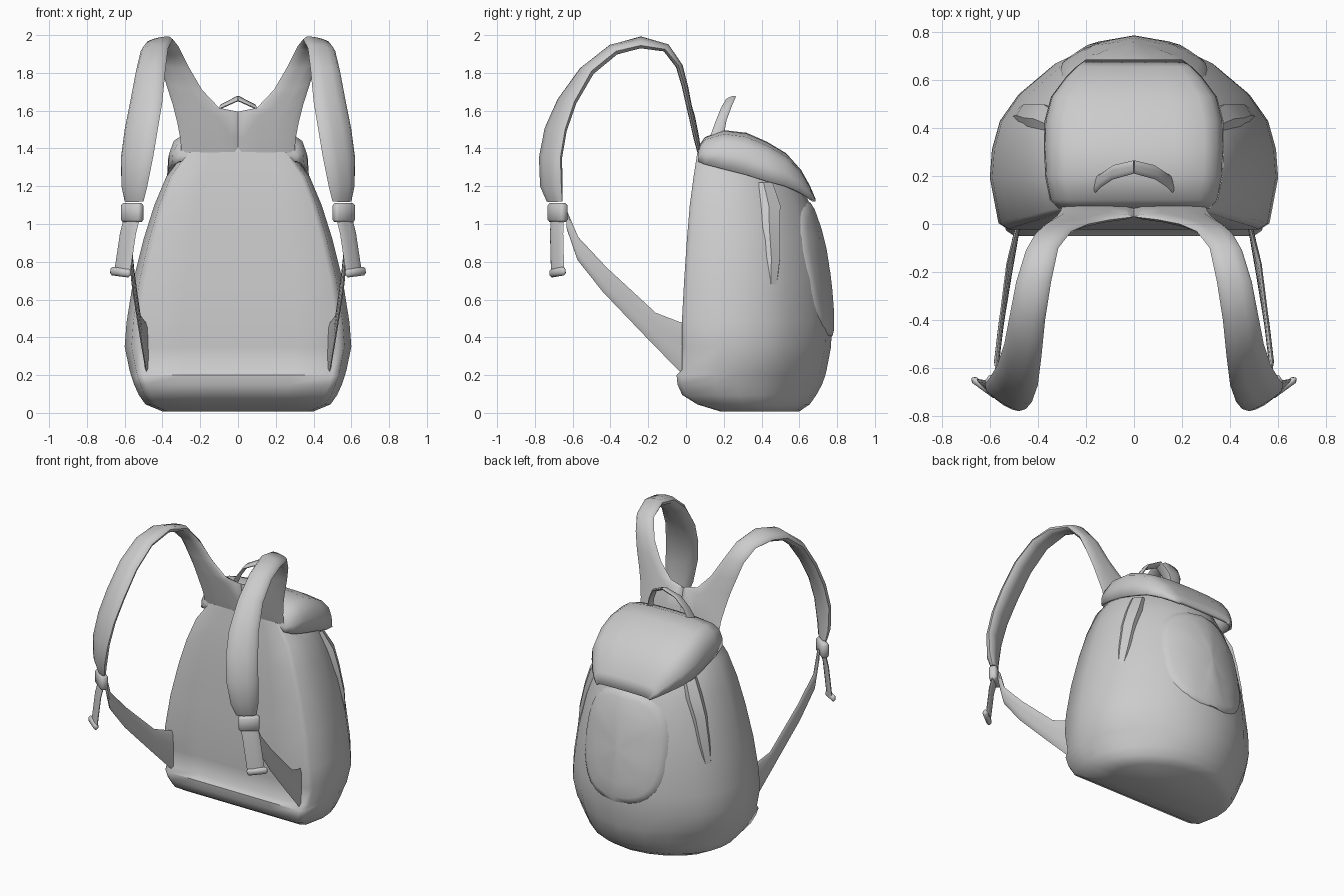
import bpy, bmesh, math
from mathutils import Vector, Matrix
from mathutils.bvhtree import BVHTree

if "Cube" in bpy.data.objects:
    bpy.data.objects.remove(bpy.data.objects["Cube"])

fabric = bpy.data.materials.new("grey_fabric")
fabric.diffuse_color = (0.6, 0.6, 0.6, 1)
fabric.use_nodes = True
fabric.node_tree.nodes["Principled BSDF"].inputs["Base Color"].default_value = fabric.diffuse_color


def finish(name, bm, mirror=False, angle=45):
    """Turn a bmesh into a smooth shaded object, mirrored across x if asked."""
    bmesh.ops.recalc_face_normals(bm, faces=bm.faces)
    me = bpy.data.meshes.new(name)
    bm.to_mesh(me)
    bm.free()
    me.materials.append(fabric)
    ob = bpy.data.objects.new(name, me)
    bpy.context.collection.objects.link(ob)
    if mirror:
        m = ob.modifiers.new("mirror", 'MIRROR')
        m.use_clip = True
        m.merge_threshold = 0.002
    bpy.ops.object.select_all(action='DESELECT')
    ob.select_set(True)
    bpy.context.view_layer.objects.active = ob
    bpy.ops.object.shade_smooth_by_angle(angle=math.radians(angle))
    return ob


def loft(rings, closed=True, caps=(True, True)):
    """Skin a list of equally long point rings."""
    bm = bmesh.new()
    vs = [[bm.verts.new(p) for p in r] for r in rings]
    n = len(rings[0])
    for a, b in zip(vs, vs[1:]):
        for i in range(n if closed else n - 1):
            j = (i + 1) % n
            bm.faces.new((a[i], a[j], b[j], b[i]))
    if caps[0]:
        bm.faces.new(vs[0])
    if caps[1]:
        bm.faces.new(vs[-1])
    return bm


def band(name, pairs, mirror=True, caps=(True, True)):
    """Padded strap through pairs of edge points (inner, outer, thickness)."""
    prof = [(0, 0), (.1, .75), (.35, 1), (.65, 1), (.9, .75),
            (1, 0), (.9, -.75), (.65, -1), (.35, -1), (.1, -.75)]
    mids = [(Vector(a) + Vector(b)) / 2 for a, b, t in pairs]
    rings = []
    for k, (a, b, t) in enumerate(pairs):
        a, b = Vector(a), Vector(b)
        tan = mids[min(k + 1, len(mids) - 1)] - mids[max(k - 1, 0)]
        nrm = (b - a).cross(tan).normalized()
        rings.append([a.lerp(b, u) + nrm * v * t / 2 for u, v in prof])
    return finish(name, loft(rings, caps=caps), mirror)


def block(name, loc, size, turn, tilt=0):
    """Bevelled box, turned about z, mirrored to both sides."""
    bm = bmesh.new()
    mat = (Matrix.Translation(loc) @ Matrix.Rotation(math.radians(turn), 4, 'Z')
           @ Matrix.Rotation(math.radians(tilt), 4, 'Y') @ Matrix.Diagonal((*size, 1)))
    bmesh.ops.create_cube(bm, size=1, matrix=mat)
    bmesh.ops.bevel(bm, geom=bm.edges[:], offset=0.012, segments=1, affect='EDGES')
    return finish(name, bm, True, 60)


# Main bag: horizontal sections (z, half width, front y, back y)
levels = [(.008, .40, .18, .60), (.045, .49, .06, .655), (.095, .525, -.02, .69),
          (.15, .55, -.045, .72), (.2, .567, -.05, .738), (.23, .575, -.02, .745),
          (.35, .60, -.02, .768), (.48, .59, -.022, .772), (.70, .555, -.01, .755),
          (.92, .50, .005, .72), (1.1, .443, .02, .66), (1.25, .38, .04, .58),
          (1.38, .28, .06, .42)]
half = [(0, 0), (.5, 0), (.88, .0), (.94, .03), (1, .27), (.985, .42), (.93, .57),
        (.8, .71), (.55, .87), (.3, .96), (0, 1)]
section = half + [(-x, t) for x, t in half[-2:0:-1]]
bag_bm = loft([[(x * w, f + t * (b - f), z) for x, t in section] for z, w, f, b in levels])
bvh = BVHTree.FromBMesh(bag_bm)
finish("bag_body", bag_bm, angle=50)


def on_bag(origin, direction, lift):
    """Point on the bag surface seen along a direction, lifted outward."""
    d = Vector(direction).normalized()
    hit = bvh.ray_cast(Vector(origin) - d * 2, d)[0]
    return (hit if hit else Vector(origin)) - d * lift


# Rounded pocket pad on the back
rings = []
for r, lift in [(1, -.01), (.98, .006), (.88, .014), (.6, .016), (.3, .016), (.05, .016)]:
    ring = []
    for i in range(28):
        a = math.tau * i / 28
        x = .31 * r * math.copysign(abs(math.cos(a)) ** .75, math.cos(a))
        z = .76 + .36 * r * math.copysign(abs(math.sin(a)) ** .75, math.sin(a))
        ring.append(on_bag((x, .3, z), (0, -1, 0), lift))
    rings.append(ring)
finish("back_pocket", loft(rings, caps=(False, True)), angle=50)

# Folded side gussets hanging from the lid corners
rings = []
for z, x, wid, lift in [(1.22, .30, .05, .02), (1.1, .33, .06, .035), (.98, .37, .055, .03),
                        (.82, .40, .045, .02), (.68, .43, .03, .0)]:
    rings.append([on_bag((x - u * wid * .7, .4 + u * wid * .7, z), (-.7, -.7, 0), l)
                  for u, l in [(-1, -.01), (-.6, lift), (.6, lift), (1, -.01)]])
finish("side_gusset", loft(rings, closed=False, caps=(False, False)), True)

# Lid: arches along y (y, half width, edge z, top z)
arches = [(.065, .315, 1.33, 1.41), (.10, .35, 1.315, 1.46), (.2, .37, 1.29, 1.497),
          (.32, .375, 1.26, 1.483), (.43, .372, 1.225, 1.435), (.53, .345, 1.2, 1.375),
          (.61, .285, 1.165, 1.285), (.655, .24, 1.14, 1.205), (.685, .20, 1.12, 1.135)]
arch = [(1, 0), (.985, .4), (.92, .72), (.78, .9), (.45, .98), (0, 1)]
arch += [(-x, h) for x, h in arch[-2::-1]]
lid = finish("lid", loft([[(x * w, y, e + h * (t - e)) for x, h in arch]
                          for y, w, e, t in arches], closed=False, caps=(True, False)), angle=50)
sol = lid.modifiers.new("thickness", 'SOLIDIFY')
sol.thickness = 0.018
sol.offset = -1

# Yoke and padded shoulder straps
band("shoulder_strap", [
    ((0, .07, 1.38), (.30, .07, 1.38), .02),
    ((0, .055, 1.46), (.305, .055, 1.45), .03),
    ((0, .03, 1.595), (.32, .035, 1.53), .03),
    ((.10, .018, 1.615), (.345, .015, 1.63), .03),
    ((.19, .0, 1.71), (.38, -.01, 1.74), .032),
    ((.26, -.03, 1.83), (.41, -.04, 1.84), .035),
    ((.315, -.10, 1.94), (.45, -.11, 1.925), .04),
    ((.345, -.24, 1.978), (.49, -.24, 1.945), .05),
    ((.37, -.40, 1.93), (.515, -.37, 1.915), .055),
    ((.385, -.55, 1.81), (.54, -.50, 1.81), .06),
    ((.40, -.67, 1.65), (.57, -.59, 1.65), .06),
    ((.425, -.74, 1.5), (.60, -.64, 1.5), .06),
    ((.45, -.77, 1.35), (.62, -.665, 1.35), .06),
    ((.48, -.765, 1.2), (.617, -.66, 1.2), .06),
    ((.50, -.735, 1.12), (.60, -.655, 1.12), .035)], caps=(True, True))

# Buckle, loose webbing tail and its end stop
block("buckle", (.56, -.68, 1.06), (.13, .05, .10), 38)
band("webbing_tail", [((.515, -.715, 1.05), (.60, -.645, 1.05), .02),
                      ((.54, -.72, .95), (.625, -.65, .95), .02),
                      ((.57, -.715, .75), (.655, -.645, .75), .02)])
block("tail_end", (.622, -.68, .745), (.13, .03, .045), 36, -6)

# Lower straps running from the buckle to the bag
band("lower_strap", [((.475, .02, .20), (.48, .02, .48), .02),
                     ((.485, -.03, .215), (.49, -.03, .48), .02),
                     ((.515, -.22, .41), (.525, -.16, .53), .02),
                     ((.552, -.44, .64), (.557, -.42, .77), .02),
                     ((.568, -.575, .81), (.575, -.57, .93), .02),
                     ((.56, -.63, .97), (.565, -.63, 1.07), .02)])

# Carry handle on top
band("carry_handle", [((.16, .13, 1.47), (.155, .20, 1.47), .018),
                      ((.135, .155, 1.54), (.13, .215, 1.55), .018),
                      ((.09, .185, 1.615), (.085, .245, 1.63), .018),
                      ((0, .21, 1.655), (0, .265, 1.675), .018)], caps=(True, False))
